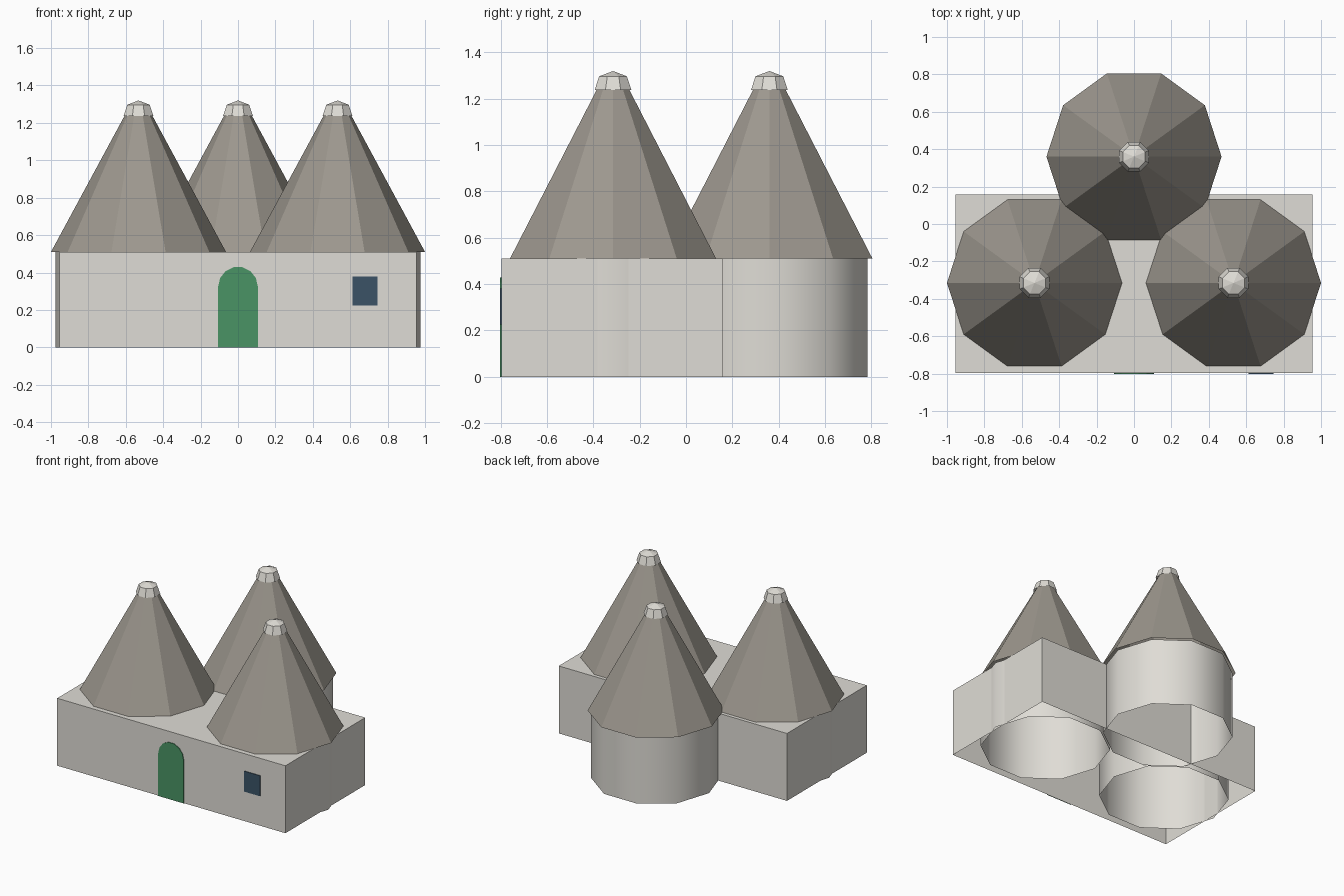
import bpy, math

if "Cube" in bpy.data.objects:
    bpy.data.objects.remove(bpy.data.objects["Cube"])


def material(name, rgb):
    m = bpy.data.materials.new(name)
    m.diffuse_color = (*rgb, 1)
    m.use_nodes = True
    m.node_tree.nodes["Principled BSDF"].inputs["Base Color"].default_value = m.diffuse_color
    return m


WALL = material("whitewash", (0.74, 0.72, 0.67))
ROOF = material("grey stone", (0.337, 0.312, 0.272))
GREEN = material("green door paint", (0.068, 0.294, 0.128))
GLASS = material("dark window glass", (0.043, 0.086, 0.134))


def add_object(name, verts, faces, mat, smooth=False):
    me = bpy.data.meshes.new(name)
    me.from_pydata(verts, [], faces)
    me.materials.append(mat)
    for p in me.polygons:
        p.use_smooth = smooth
    ob = bpy.data.objects.new(name, me)
    bpy.context.collection.objects.link(ob)
    return ob


def rings(name, x, y, profile, n, mat, turn=0.0, smooth=False):
    """Open stack of n-sided rings; a final radius of 0 makes an apex."""
    verts, faces = [], []
    for r, z in profile:
        if r == 0:
            verts.append((x, y, z))
            continue
        for i in range(n):
            a = turn + 2 * math.pi * i / n
            verts.append((x + r * math.cos(a), y + r * math.sin(a), z))
    for k in range(len(profile) - 1):
        for i in range(n):
            j = (i + 1) % n
            a, b = k * n + i, k * n + j
            if profile[k + 1][0] == 0:
                faces.append((a, b, (k + 1) * n))
            else:
                faces.append((a, b, b + n, a + n))
    return add_object(name, verts, faces, mat, smooth)


def plate(name, outline, y_back, y_front, mat):
    """Thin plate on the front wall from an (x, z) outline."""
    n = len(outline)
    verts = [(x, y_front, z) for x, z in outline] + [(x, y_back, z) for x, z in outline]
    faces = [tuple(range(n))]
    faces += [(i, i + n, (i + 1) % n + n, (i + 1) % n) for i in range(n)]
    return add_object(name, verts, faces, mat)


H = 0.51
X, Y0, Y1 = 0.955, -0.797, 0.157

# Main block, open underneath
corners = [(-X, Y0), (X, Y0), (X, Y1), (-X, Y1)]
verts = [(x, y, z) for z in (0, H) for x, y in corners]
faces = [(i, (i + 1) % 4, (i + 1) % 4 + 4, i + 4) for i in range(4)] + [(4, 5, 6, 7)]
add_object("main_block", verts, faces, WALL)

# Three round rooms with cone roofs and capstones
for label, x, y in (("left", -0.532, -0.315), ("right", 0.532, -0.315), ("back", 0, 0.36)):
    rings(label + "_round_wall", x, y, [(0.445, 0), (0.445, H)], 10, WALL, smooth=True)
    rings(label + "_cone_roof", x, y, [(0.468, H), (0.068, 1.25)], 10, ROOF)
    rings(label + "_capstone", x, y, [(0.086, 1.237), (0.065, 1.297), (0, 1.32)], 8,
          WALL, turn=math.pi / 8)

# Arched door
arch = [(0.106 * math.cos(math.pi * i / 7), 0.325 + 0.106 * math.sin(math.pi * i / 7))
        for i in range(8)]
plate("door", [(-0.106, 0), (0.106, 0)] + arch, Y0, Y0 - 0.005, GREEN)

# Window
plate("window", [(0.612, 0.225), (0.745, 0.225), (0.745, 0.38), (0.612, 0.38)],
      Y0, Y0 - 0.005, GLASS)
